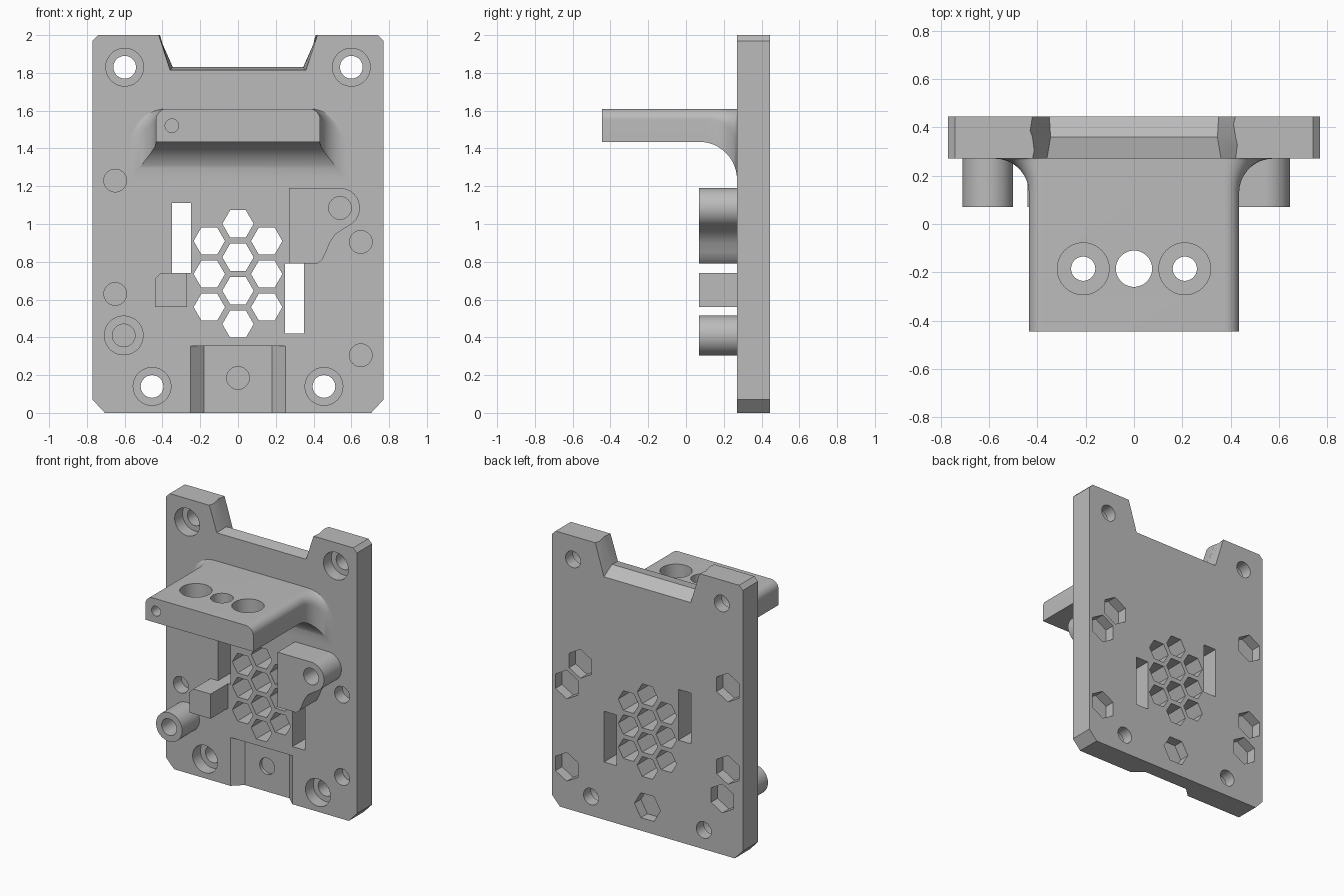
import bpy, bmesh
from math import sin, cos, pi, sqrt, radians

if "Cube" in bpy.data.objects:
    bpy.data.objects.remove(bpy.data.objects["Cube"], do_unlink=True)

grey = bpy.data.materials.new("plain grey")
grey.use_nodes = True
COLOUR = (0.5, 0.5, 0.5, 1)
grey.diffuse_color = COLOUR
grey.node_tree.nodes["Principled BSDF"].inputs["Base Color"].default_value = COLOUR

FRONT, BACK, TIP = 0.27, 0.445, 0.07   # plate faces and ends of the standoffs


def circle(x, y, r, n=48, start=0.0, sweep=2 * pi):
    return [(x + r * cos(start + sweep * i / n), y + r * sin(start + sweep * i / n)) for i in range(n)]


def box(x0, x1, y0, y1):
    return [(x0, y0), (x1, y0), (x1, y1), (x0, y1)]


def loft(bm, rings):
    rows = [[bm.verts.new(p) for p in ring] for ring in rings]
    n = len(rows[0])
    for a, b in zip(rows, rows[1:]):
        for i in range(n):
            j = (i + 1) % n
            bm.faces.new((a[i], a[j], b[j], b[i]))
    bm.faces.new(rows[0])
    bm.faces.new(rows[-1])


def along_y(outline, y):
    return [(x, y, z) for x, z in outline]


def along_z(outline, z):
    return [(x, y, z) for x, y in outline]


def solid(name, *lofts):
    bm = bmesh.new()
    for rings in lofts:
        loft(bm, rings)
    bmesh.ops.recalc_face_normals(bm, faces=bm.faces)
    mesh = bpy.data.meshes.new(name)
    bm.to_mesh(mesh)
    bm.free()
    mesh.materials.append(grey)
    ob = bpy.data.objects.new(name, mesh)
    bpy.context.collection.objects.link(ob)
    return ob


def prisms(name, outlines, a, b, place=along_y):
    return solid(name, *[[place(o, a), place(o, b)] for o in outlines])


def cut(target, *cutters):
    # Subtract each cutter and bake the result
    for c in cutters:
        c.hide_render = True
        mod = target.modifiers.new("cut", "BOOLEAN")
        mod.operation = "DIFFERENCE"
        mod.solver = "EXACT"
        mod.object = c
    graph = bpy.context.evaluated_depsgraph_get()
    mesh = bpy.data.meshes.new_from_object(target.evaluated_get(graph))
    target.modifiers.clear()
    target.data = mesh
    for c in cutters:
        bpy.data.objects.remove(c, do_unlink=True)


# Positions (x, z) of the fixings
corner_holes = [(s * x, z) for s in (-1, 1) for x, z in ((0.6, 1.83), (0.455, 0.14))]
boss_at, arm_at, centre_at = (-0.605, 0.41), (0.54, 1.085), (0, 0.185)
nut_holes = [(-0.65, 1.23), (-0.65, 0.63), (0.65, 0.905), (0.65, 0.305), boss_at, arm_at]

# Back plate with chamfered corners
half = [(0.705, 0), (0.77, 0.07), (0.77, 1.97), (0.74, 2)]
plate = prisms("back_plate", [half + [(-x, z) for x, z in reversed(half)]], FRONT, BACK)


# Notch in the top edge, with a ridged floor and slanted sides
def notch_ring(y, w, z):
    top = w + (0.42 - w) * (2.1 - z) / (2 - z)
    return along_y([(-w, z), (w, z), (top, 2.1), (-top, 2.1)], y)


notch = solid("notch_cutter", [notch_ring(0.25, 0.36, 1.812), notch_ring(FRONT, 0.36, 1.815),
                               notch_ring(0.36, 0.345, 1.83), notch_ring(BACK, 0.35, 1.77),
                               notch_ring(0.46, 0.35, 1.76)])

# Honeycomb vents: three columns of hexagons
vents = [circle(0, 0.47 + 0.177 * i, 0.083, 6) for i in range(4)]
vents += [circle(s * 0.152, 0.56 + 0.175 * i, 0.083, 6) for i in range(3) for s in (-1, 1)]
slots = [box(-0.35, -0.25, 0.74, 1.11), box(0.25, 0.35, 0.42, 0.79)]

# Tapered recess at the bottom edge
side = [(0.272, 0.25), (0.18, 0.335)]
recess = [(-x, y) for x, y in side] + side[::-1]

cut(plate, notch,
    prisms("vent_cutter", vents + slots, 0.2, 0.5),
    prisms("recess_cutter", [recess], -0.1, 0.353, along_z),
    prisms("screw_cutter", [circle(x, z, 0.06) for x, z in corner_holes], 0.2, 0.5),
    prisms("counterbore_cutter", [circle(x, z, 0.1) for x, z in corner_holes], 0.2, 0.36),
    prisms("blind_hole_cutter", [circle(x, z, 0.06) for x, z in nut_holes + [centre_at]], 0.2, 0.36),
    prisms("nut_cutter", [circle(x, z, 0.105, 6, pi / 2) for x, z in nut_holes]
           + [circle(*centre_at, 0.105, 6)], 0.37, 0.5))

# Shelf whose sides and underside flare into the plate
TOP, UNDER = 1.61, 1.435


def shelf_ring(y, drop=0.0):
    s = min(1, max(0, (y - 0.13) / 0.14))
    flare = 0.14 * (1 - sqrt(1 - s * s))
    w, r = 0.435 + flare, 0.06 + flare
    corner = [(w - r + r * cos(a), TOP - r + r * sin(a)) for a in [pi / 2 * i / 10 for i in range(11)]]
    right = [(w, UNDER - drop)] + corner
    return along_y(right + [(-x, z) for x, z in reversed(right)], y)


steps = [pi / 2 * i / 20 for i in range(21)]
shelf = solid("shelf", [shelf_ring(-BACK)] + [shelf_ring(TIP + 0.2 * sin(t), 0.2 * (1 - cos(t))) for t in steps])
cut(shelf,
    prisms("shelf_hole_cutter", [circle(s * 0.21, -0.185, 0.05) for s in (-1, 1)]
           + [circle(0, -0.185, 0.075)], 1.3, 1.7, along_z),
    prisms("shelf_counterbore_cutter", [circle(s * 0.21, -0.185, 0.107) for s in (-1, 1)], 1.51, 1.7, along_z),
    prisms("shelf_front_cutter", [circle(-0.35, 1.52, 0.036)], -0.5, -0.3))

# Round standoff
boss = prisms("round_standoff", [circle(*boss_at, 0.105)], TIP, FRONT)
cut(boss, prisms("boss_cutter", [circle(*boss_at, 0.06)], 0, 0.3))

# Shaped standoff with a scooped lower side and a rounded end
scoop = [(0.27, 0.79), (0.42, 0.79), (0.445, 0.81), (0.465, 0.85), (0.485, 0.9),
         (0.515, 0.945), (0.56, 0.975)]
end = circle(*arm_at, 0.105, 24, radians(-60), radians(150))
arm = prisms("shaped_standoff", [scoop + end + [(0.54, 1.19), (0.27, 1.19)]], TIP, FRONT)
cut(arm, prisms("arm_cutter", [circle(*arm_at, 0.06)], 0, 0.3))

# Square standoff with one chamfered corner
block = prisms("square_standoff", [[(-0.44, 0.56), (-0.27, 0.56), (-0.27, 0.74), (-0.41, 0.74), (-0.44, 0.71)]],
               TIP, FRONT)

# Smooth the curved faces, keep the edges sharp
bpy.ops.object.select_all(action="DESELECT")
for ob in (plate, shelf, boss, arm, block):
    ob.select_set(True)
bpy.context.view_layer.objects.active = plate
bpy.ops.object.shade_smooth_by_angle(angle=radians(30))
